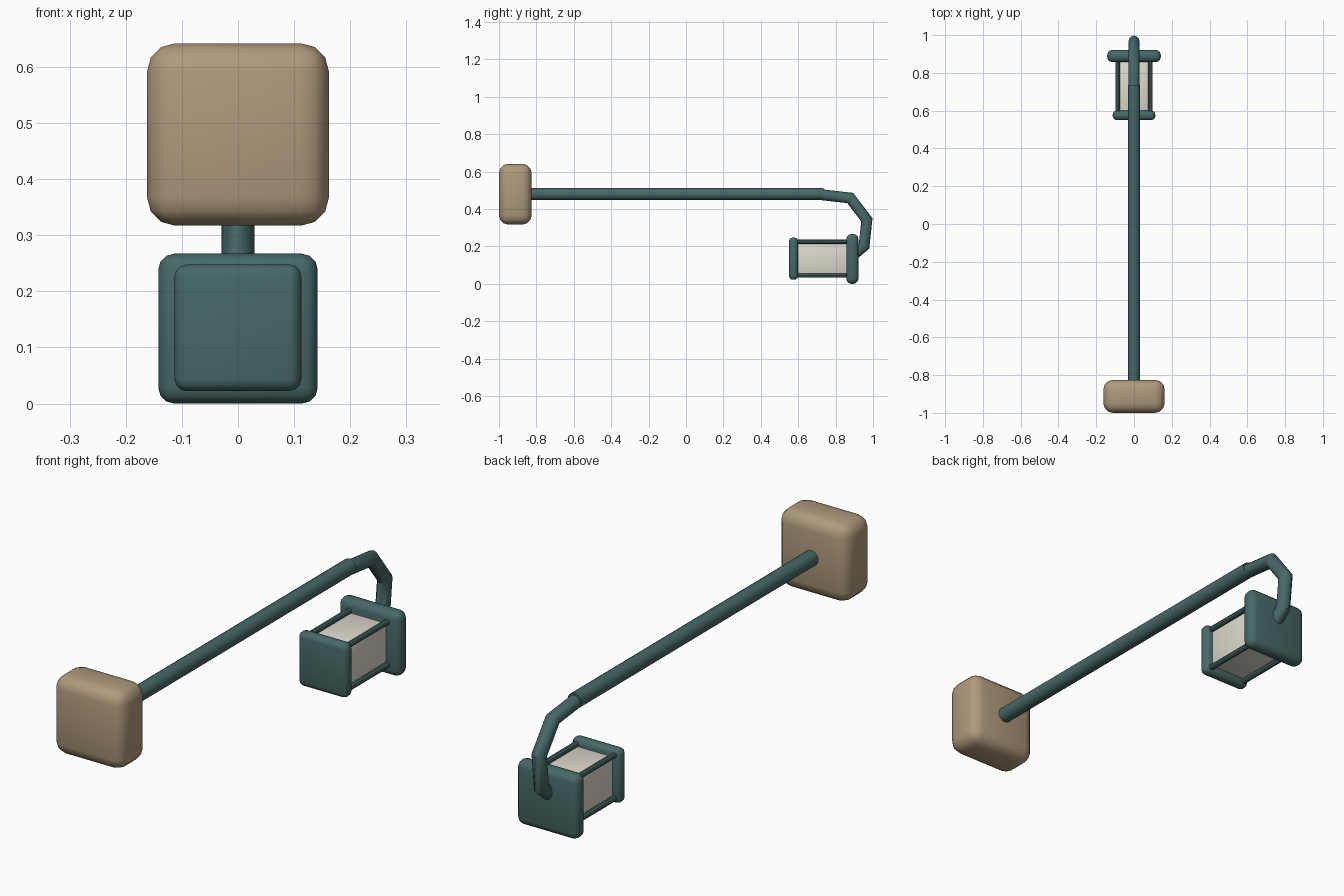
import bpy, bmesh
from mathutils import Vector

if "Cube" in bpy.data.objects:
    bpy.data.objects.remove(bpy.data.objects["Cube"])


def material(name, color):
    m = bpy.data.materials.new(name)
    m.diffuse_color = (*color, 1)
    m.use_nodes = True
    m.node_tree.nodes["Principled BSDF"].inputs["Base Color"].default_value = m.diffuse_color
    return m


TAN = material("tan", (0.43, 0.32, 0.2))
TEAL = material("teal", (0.06, 0.14, 0.135))
CREAM = material("cream", (0.75, 0.71, 0.62))


def finish(name, bm, mat):
    bmesh.ops.recalc_face_normals(bm, faces=bm.faces)
    me = bpy.data.meshes.new(name)
    bm.to_mesh(me)
    bm.free()
    me.materials.append(mat)
    ob = bpy.data.objects.new(name, me)
    bpy.context.collection.objects.link(ob)
    bpy.ops.object.select_all(action='DESELECT')
    ob.select_set(True)
    bpy.context.view_layer.objects.active = ob
    bpy.ops.object.shade_smooth_by_angle(angle=0.6)
    return ob


def box(name, lo, hi, bevel, mat, segments=3):
    lo, hi = Vector(lo), Vector(hi)
    bm = bmesh.new()
    bmesh.ops.create_cube(bm, size=1)
    for v in bm.verts:
        v.co = (lo + hi) / 2 + v.co * (hi - lo)
    bmesh.ops.bevel(bm, geom=bm.edges[:], offset=bevel, segments=segments,
                    profile=0.5, affect='EDGES')
    return finish(name, bm, mat)


def tube(name, points, radius, mat, sides=16):
    """Mitred tube through points lying in a plane of constant x."""
    pts = [Vector(p) for p in points]
    dirs = [(b - a).normalized() for a, b in zip(pts, pts[1:])]
    side = Vector((1, 0, 0))
    circle = bmesh.new()
    rings = []
    from math import cos, sin, tau
    for i, p in enumerate(pts):
        d0, d1 = dirs[max(i - 1, 0)], dirs[min(i, len(dirs) - 1)]
        t = (d0 + d1).normalized()
        up = t.cross(side) / max(t.dot(d0), 0.3)
        rings.append([circle.verts.new(p + radius * (cos(tau * k / sides) * side
                                                     + sin(tau * k / sides) * up))
                      for k in range(sides)])
    for a, b in zip(rings, rings[1:]):
        for k in range(sides):
            n = (k + 1) % sides
            circle.faces.new((a[k], a[n], b[n], b[k]))
    circle.faces.new(rings[0])
    circle.faces.new(rings[-1])
    return finish(name, circle, mat)


# Wall block and long arm
box("mount_block", (-0.162, -1, 0.317), (0.162, -0.825, 0.642), 0.05, TAN)
tube("arm", [(0, -0.86, 0.48), (0, 0.735, 0.48)], 0.032, TEAL)

# Bent neck joining the arm to the lantern
tube("neck", [(0, 0.71, 0.478), (0, 0.878, 0.459), (0, 0.967, 0.342),
              (0, 0.952, 0.202), (0, 0.87, 0.135)], 0.029, TEAL, 12)

# Lantern: two end plates, glass body and four corner rods
box("lantern_cap", (-0.142, 0.857, 0), (0.142, 0.922, 0.267), 0.028, TEAL)
box("lantern_base", (-0.113, 0.55, 0.022), (0.113, 0.60, 0.248), 0.022, TEAL)
box("lantern_glass", (-0.082, 0.58, 0.053), (0.082, 0.875, 0.217), 0.006, CREAM, 2)
for sx in (-1, 1):
    for sz in (-1, 1):
        x, z = sx * 0.087, 0.135 + sz * 0.09
        tube("lantern_rod", [(x, 0.575, z), (x, 0.88, z)], 0.012, TEAL, 10)
